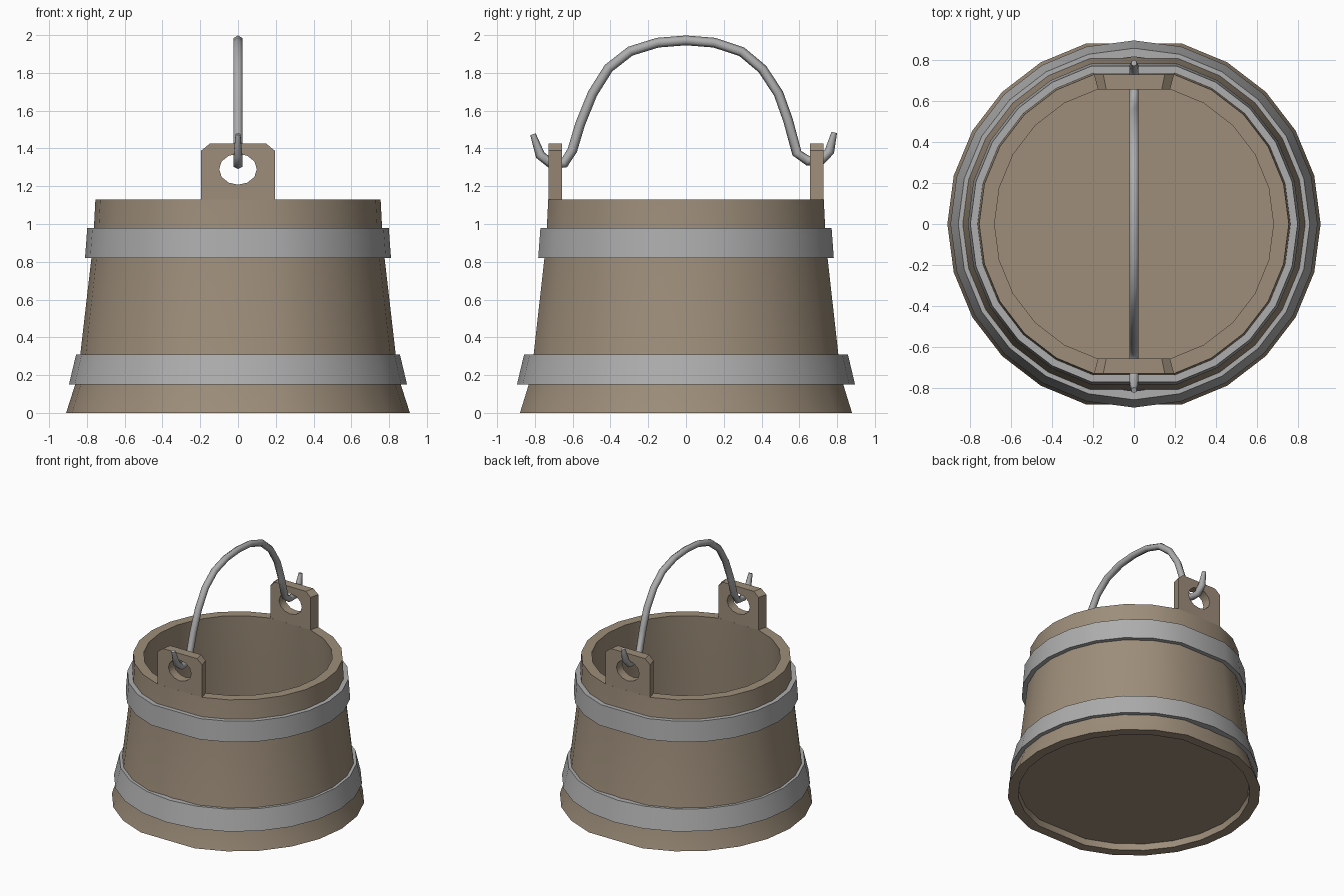
import bpy, bmesh, math
from mathutils import Vector

if "Cube" in bpy.data.objects:
    bpy.data.objects.remove(bpy.data.objects["Cube"])


def material(name, col):
    m = bpy.data.materials.new(name)
    m.diffuse_color = (*col, 1)
    m.use_nodes = True
    m.node_tree.nodes["Principled BSDF"].inputs["Base Color"].default_value = m.diffuse_color
    return m


WOOD = material("weathered wood", (0.34, 0.27, 0.195))
METAL = material("grey metal", (0.42, 0.42, 0.42))


def finish(name, bm, mat, angle=40):
    bmesh.ops.recalc_face_normals(bm, faces=bm.faces)
    me = bpy.data.meshes.new(name)
    bm.to_mesh(me)
    bm.free()
    me.materials.append(mat)
    ob = bpy.data.objects.new(name, me)
    bpy.context.collection.objects.link(ob)
    bpy.ops.object.select_all(action='DESELECT')
    ob.select_set(True)
    bpy.context.view_layer.objects.active = ob
    bpy.ops.object.shade_smooth_by_angle(angle=math.radians(angle))
    return ob


def bridge(bm, a, b):
    n = len(a)
    for i in range(n):
        j = (i + 1) % n
        bm.faces.new((a[i], a[j], b[j], b[i]))


def lathe(name, profile, mat, flat_ends, closed):
    """Spin (radius, z) points in 24 steps; flat_ends drops the +y/-y corners."""
    bm = bmesh.new()
    steps = [i for i in range(24) if not (flat_ends and i in (6, 18))]
    rings = [[bm.verts.new((r * math.cos(i * math.pi / 12),
                            r * math.sin(i * math.pi / 12), z)) for i in steps]
             for r, z in profile]
    for a, b in zip(rings, rings[1:]):
        bridge(bm, a, b)
    if closed:
        bridge(bm, rings[-1], rings[0])
    else:
        bm.faces.new(rings[0])
        bm.faces.new(rings[-1])
    return finish(name, bm, mat)


# Wooden tub: underside recess, outer wall, rim, inner wall, floor
lathe("bucket_body", [(0.83, 0.05), (0.835, 0), (0.91, 0), (0.862, 0.15),
                      (0.835, 0.31), (0.776, 0.82), (0.763, 0.98),
                      (0.755, 1.13), (0.68, 1.13), (0.70, 0.82),
                      (0.765, 0.11)], WOOD, True, False)

# Metal hoops
lathe("lower_hoop", [(0.84, 0.15), (0.895, 0.15), (0.857, 0.31), (0.815, 0.31)],
      METAL, False, True)
lathe("upper_hoop", [(0.76, 0.82), (0.81, 0.82), (0.798, 0.98), (0.745, 0.98)],
      METAL, True, True)


# Pierced ears rising from the flat parts of the rim
def ear(name, side):
    bm = bmesh.new()
    w, zc, top, base = 0.195, 1.29, 1.425, 1.13
    half = [(w, zc), (w, 1.388), (w - 0.045, top), (0, top)]
    outline = half + [(-x, z) for x, z in reversed(half[:3])]
    outline += [(-w, base), (-0.09, base), (0, base), (0.09, base), (w, base)]
    loops = []
    for y, s in ((0.729, 1), (0.657, 0.903)):
        outer = [bm.verts.new((x * s, side * y, z)) for x, z in outline]
        hole = [bm.verts.new((0.1 * math.cos(i * math.pi / 6), side * y,
                              zc + 0.082 * math.sin(i * math.pi / 6)))
                for i in range(12)]
        bridge(bm, outer, hole)
        loops.append((outer, hole))
    bridge(bm, loops[0][0], loops[1][0])
    bridge(bm, loops[0][1], loops[1][1])
    finish(name, bm, WOOD)


ear("front_ear", -1)
ear("back_ear", 1)

# Bail handle: six-sided wire swept along (y, z) points, tapering at the hooks
path = [(-0.81, 1.475), (-0.772, 1.365), (-0.71, 1.315), (-0.645, 1.322),
        (-0.602, 1.39), (-0.56, 1.53), (-0.495, 1.69), (-0.41, 1.825),
        (-0.295, 1.915), (-0.15, 1.96), (0, 1.972), (0.15, 1.96),
        (0.295, 1.912), (0.405, 1.82), (0.49, 1.69), (0.54, 1.55),
        (0.587, 1.375), (0.645, 1.335), (0.715, 1.337), (0.76, 1.385),
        (0.785, 1.485)]
bm = bmesh.new()
pts = [Vector((0, y, z)) for y, z in path]
rings = []
for k, p in enumerate(pts):
    t = (pts[min(k + 1, len(pts) - 1)] - pts[max(k - 1, 0)]).normalized()
    n = Vector((1, 0, 0)).cross(t)
    r = 0.015 if k in (0, len(pts) - 1) else 0.026
    rings.append([bm.verts.new(p + r * (n * math.cos(a * math.pi / 3) +
                                        Vector((math.sin(a * math.pi / 3), 0, 0))))
                  for a in range(6)])
for a, b in zip(rings, rings[1:]):
    bridge(bm, a, b)
bm.faces.new(rings[0])
bm.faces.new(rings[-1])
finish("bail_handle", bm, METAL, 65)
